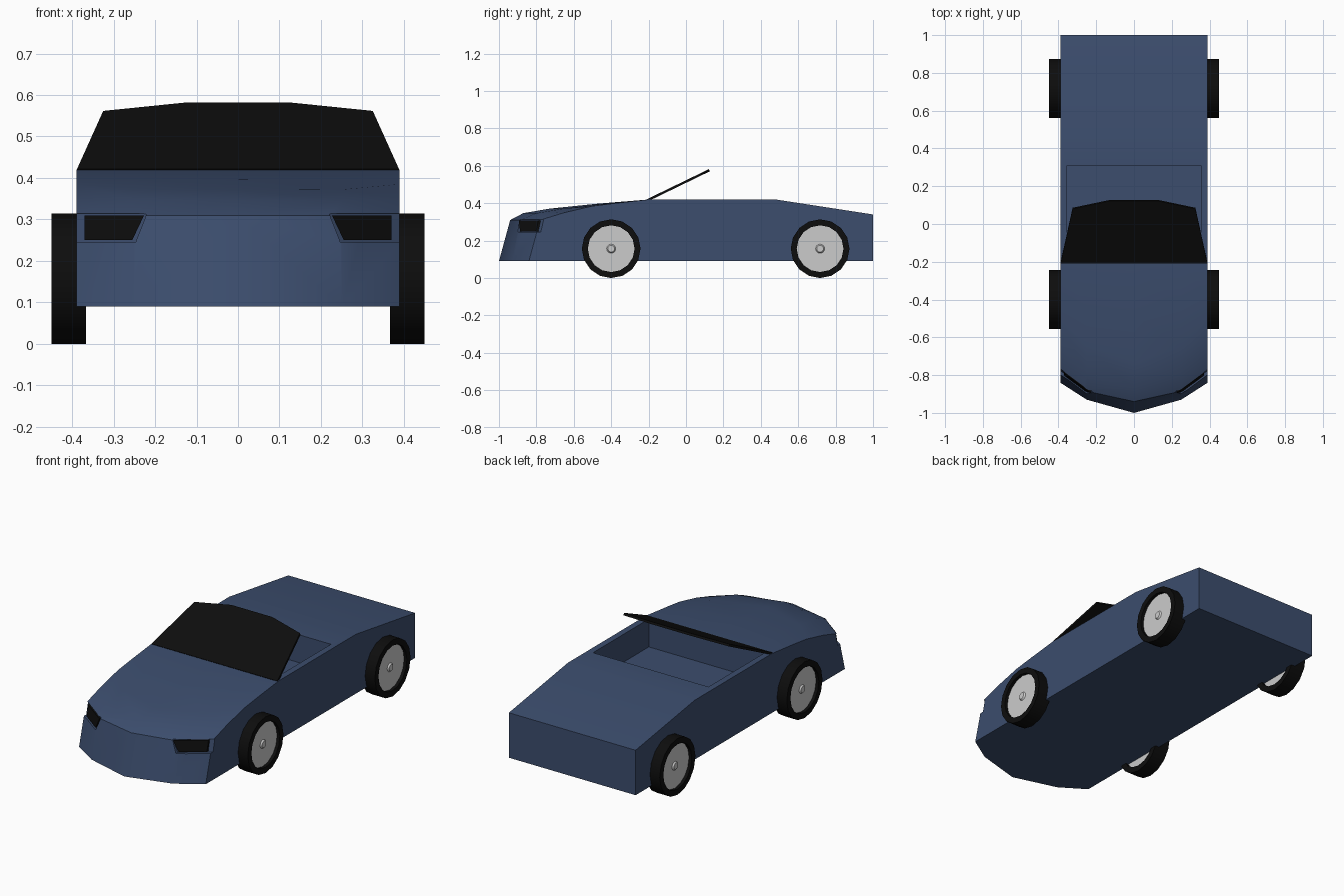
import bpy, bmesh, math
from mathutils import Matrix

if "Cube" in bpy.data.objects:
    bpy.data.objects.remove(bpy.data.objects["Cube"])


def material(name, colour):
    m = bpy.data.materials.new(name)
    m.diffuse_color = (*colour, 1)
    m.use_nodes = True
    m.node_tree.nodes["Principled BSDF"].inputs["Base Color"].default_value = m.diffuse_color
    return m


BLUE = material("blue_paint", (0.045, 0.075, 0.155))
BLACK = material("black", (0.004, 0.004, 0.004))


def add_object(name, bm, mat=None):
    bmesh.ops.recalc_face_normals(bm, faces=bm.faces)
    me = bpy.data.meshes.new(name)
    bm.to_mesh(me)
    bm.free()
    ob = bpy.data.objects.new(name, me)
    bpy.context.collection.objects.link(ob)
    if mat:
        me.materials.append(mat)
    return ob


def activate(ob):
    bpy.ops.object.select_all(action='DESELECT')
    bpy.context.view_layer.objects.active = ob
    ob.select_set(True)


def smooth(ob, angle=32):
    activate(ob)
    bpy.ops.object.shade_smooth_by_angle(angle=math.radians(angle))


def loft(loops):
    """Closed solid bridging equal-length loops, capped at both ends."""
    bm = bmesh.new()
    rows = [[bm.verts.new(p) for p in loop] for loop in loops]
    n = len(rows[0])
    for a, b in zip(rows, rows[1:]):
        for i in range(n):
            j = (i + 1) % n
            bm.faces.new((a[i], a[j], b[j], b[i]))
    bm.faces.new(rows[0])
    bm.faces.new(rows[-1])
    return bm


def cut(ob, cutter):
    activate(ob)
    mod = ob.modifiers.new("cut", 'BOOLEAN')
    mod.object = cutter
    mod.solver = 'EXACT'
    bpy.ops.object.modifier_apply(modifier=mod.name)
    bpy.data.objects.remove(cutter)


# Body: side profiles (y, z) lofted across the width, nose swept back
REAR = [(1, 0.09), (1, 0.34), (0.48, 0.42), (-0.2, 0.42)]
NOSE = {
    0.0: [(-0.48, 0.397), (-0.73, 0.371), (-0.87, 0.347), (-0.94, 0.31), (-1.0, 0.09)],
    0.25: [(-0.45, 0.396), (-0.65, 0.372), (-0.80, 0.347), (-0.885, 0.31), (-0.93, 0.09)],
    0.39: [(-0.38, 0.40), (-0.50, 0.385), (-0.65, 0.35), (-0.78, 0.31), (-0.84, 0.09)],
}
body = add_object("body", loft(
    [[(x, y, z) for y, z in REAR + NOSE[abs(x)]] for x in (-0.39, -0.25, 0.0, 0.25, 0.39)]), BLUE)

# Open cockpit
pit = [(-0.355, -0.18), (0.355, -0.18), (0.355, 0.31), (-0.355, 0.31)]
cut(body, add_object("cockpit_cutter", loft([[(x, y, z) for x, y in pit] for z in (0.265, 0.6)])))


# Headlights: dark panels sunk in shallow pockets on the slanted nose corners
def lamp_solid(outline, side, near, far):
    def surface(x, z):
        return -0.885 + (x - 0.25) * 0.74 + (z - 0.31) * 0.23
    return loft([[(side * x, surface(x, z) + d, z) for x, z in outline] for d in (near, far)])


POCKET = [(0.247, 0.245), (0.40, 0.245), (0.40, 0.314), (0.22, 0.314)]
LAMP = [(0.255, 0.25), (0.37, 0.25), (0.37, 0.309), (0.227, 0.309)]
for side, label in ((1, "left"), (-1, "right")):
    cut(body, add_object("pocket_cutter", lamp_solid(POCKET, side, -0.08, 0.02)))
    add_object(label + "_headlight", lamp_solid(LAMP, side, 0.008, 0.03), BLACK)
smooth(body)

# Windshield: raked thin plate
SHIELD = [(-0.388, -0.205), (0.388, -0.205), (0.325, 0.083), (0.125, 0.125),
          (-0.125, 0.125), (-0.325, 0.083)]
add_object("windshield", loft(
    [[(x, y + dy, 0.417 + (y + 0.205) * 0.485 + dz) for x, y in SHIELD]
     for dy, dz in ((-0.003, 0.005), (0.003, -0.006))]), BLACK)


# Wheels: turned profiles (radius, x) around the axle
def lathe(name, profile, centre, side, mat=None, steps=16, closed=True):
    bm = bmesh.new()
    pts = [bm.verts.new((x, 0, r)) for r, x in profile]
    edges = [bm.edges.new(p) for p in zip(pts, pts[1:])]
    if closed:
        edges.append(bm.edges.new((pts[-1], pts[0])))
    bmesh.ops.spin(bm, geom=pts + edges, cent=(0, 0, 0), axis=(1, 0, 0),
                   angle=math.tau, steps=steps, use_merge=True)
    bmesh.ops.remove_doubles(bm, verts=bm.verts, dist=1e-5)
    bm.transform(Matrix.Translation(centre) @ Matrix.Diagonal((side, 1, 1, 1)))
    ob = add_object(name, bm, mat)
    smooth(ob, 30)


TYRE = [(0.125, -0.042), (0.157, -0.042), (0.157, 0.042), (0.125, 0.042)]
DISC = [(0, -0.025), (0.126, -0.025), (0.126, 0.025), (0, 0.025)]
HUB = [(0, -0.033), (0.018, -0.033), (0.025, -0.024), (0.025, 0.024), (0.018, 0.033), (0, 0.033)]
for y, end in ((-0.4, "front"), (0.717, "rear")):
    for side, label in ((1, "left"), (-1, "right")):
        c = (side * 0.408, y, 0.157)
        lathe(f"{end}_{label}_tyre", TYRE, c, side, BLACK)
        lathe(f"{end}_{label}_wheel_disc", DISC, c, side, closed=False)
        lathe(f"{end}_{label}_hub", HUB, c, side, closed=False)
